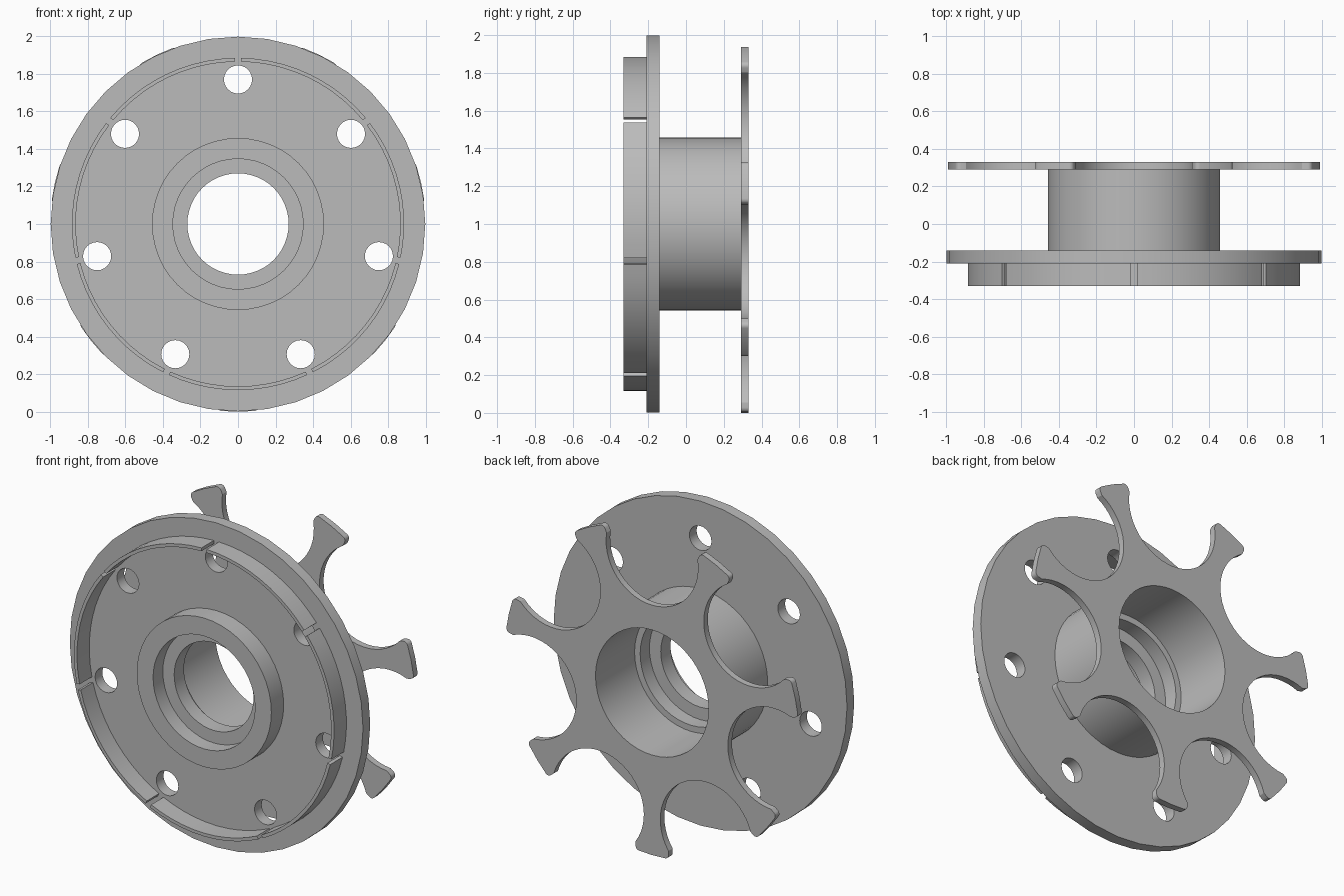
import bpy, bmesh, math
from mathutils import Matrix

cube = bpy.data.objects.get("Cube")
if cube:
    bpy.data.objects.remove(cube)

CZ = 1.0             # height of the wheel axis
COUNT = 7            # spokes, holes and rim segments
STEP = math.tau / COUNT
FRONT, FACE, BACK = -0.33, -0.21, -0.14
STAR, REAR = 0.29, 0.33

grey = bpy.data.materials.new("plain grey")
grey.use_nodes = True
grey.diffuse_color = (0.5, 0.5, 0.5, 1)
grey.node_tree.nodes["Principled BSDF"].inputs["Base Color"].default_value = (0.5, 0.5, 0.5, 1)


def finish(name, bm):
    mesh = bpy.data.meshes.new(name)
    bmesh.ops.remove_doubles(bm, verts=bm.verts, dist=1e-5)
    bmesh.ops.recalc_face_normals(bm, faces=bm.faces)
    bm.to_mesh(mesh)
    bm.free()
    mesh.materials.append(grey)
    obj = bpy.data.objects.new(name, mesh)
    obj.location.z = CZ
    bpy.context.collection.objects.link(obj)
    bpy.ops.object.select_all(action='DESELECT')
    obj.select_set(True)
    bpy.context.view_layer.objects.active = obj
    bpy.ops.object.shade_smooth_by_angle(angle=math.radians(30))


def arc(radius, start, end, n, cx=0, cz=0):
    return [(cx + radius * math.cos(start + (end - start) * i / n),
             cz + radius * math.sin(start + (end - start) * i / n)) for i in range(n + 1)]


def circle(radius, n, cx=0, cz=0):
    return arc(radius, 0, math.tau, n, cx, cz)[:-1]


def plate(name, outlines, y0, y1):
    """Flat plate with holes, from filled outlines extruded along y."""
    curve = bpy.data.curves.new(name + "_outline", 'CURVE')
    curve.dimensions = '2D'
    curve.fill_mode = 'BOTH'
    curve.extrude = (y1 - y0) / 2
    for points in outlines:
        spline = curve.splines.new('POLY')
        spline.points.add(len(points) - 1)
        for p, (x, z) in zip(spline.points, points):
            p.co = (x, z, 0, 1)
        spline.use_cyclic_u = True
    helper = bpy.data.objects.new(name + "_helper", curve)
    bm = bmesh.new()
    bm.from_mesh(helper.to_mesh())
    helper.to_mesh_clear()
    bpy.data.objects.remove(helper)
    bpy.data.curves.remove(curve)
    bm.transform(Matrix.Translation((0, (y0 + y1) / 2, 0)) @ Matrix.Rotation(math.pi / 2, 4, 'X'))
    finish(name, bm)


def lathe(name, profile, n):
    """Closed (radius, y) profile turned around the y axis."""
    bm = bmesh.new()
    verts = [bm.verts.new((r, y, 0)) for r, y in profile]
    edges = [bm.edges.new((verts[i - 1], verts[i])) for i in range(len(verts))]
    bmesh.ops.spin(bm, geom=verts + edges, cent=(0, 0, 0), axis=(0, 1, 0),
                   angle=math.tau, steps=n, use_merge=True)
    finish(name, bm)


# Flange with bolt holes
holes = []
for k in range(COUNT):
    angle = math.pi / 2 + k * STEP
    holes.append(circle(0.075, 24, 0.77 * math.cos(angle), 0.77 * math.sin(angle)))
plate("flange", [circle(0.998, 40), circle(0.455, 48)] + holes, FACE, BACK)

# Hub with a stepped bore
lathe("hub", [(0.27, -0.235), (0.347, -0.235), (0.347, FRONT), (0.458, FRONT),
              (0.458, STAR), (0.385, STAR), (0.385, -0.05), (0.347, -0.05),
              (0.347, -0.14), (0.27, -0.14)], 48)

# Thin raised rim segments, split in line with the bolt holes
gap = 0.017 / 0.875
for k in range(COUNT):
    a = math.pi / 2 + k * STEP + gap
    b = a + STEP - 2 * gap
    plate(f"rim_segment_{k + 1}", [arc(0.885, a, b, 10) + arc(0.865, b, a, 10)], FRONT, FACE)

# Spoked back plate: round scallops between flared spokes with rounded tips
SC, SR, TIP, HALF, ROUND = 0.85, 0.313, 1.0, 0.112, 0.025
along, across = SC * math.cos(STEP / 2), SC * math.sin(STEP / 2)
reach = math.acos((across - HALF) / SR)

# One spoke pointing along +x: lower scallop half, tip, upper scallop half
corner_z = ROUND - HALF
corner_x = math.sqrt((TIP - ROUND) ** 2 - corner_z ** 2)
lower = arc(SR, math.pi - STEP / 2, math.pi / 2 - reach, 14, along, -across)
lower += arc(ROUND, -math.pi / 2, math.atan2(corner_z, corner_x), 4, corner_x, corner_z)
upper = [(x, -z) for x, z in reversed(lower)]
spoke = lower + [(TIP, 0)] + upper[:-1]

outline = []
for k in range(COUNT):
    c, s = math.cos(k * STEP - math.pi / 2), math.sin(k * STEP - math.pi / 2)
    outline += [(x * c - z * s, x * s + z * c) for x, z in spoke]
plate("spoked_plate", [outline, circle(0.385, 48)], STAR, REAR)
